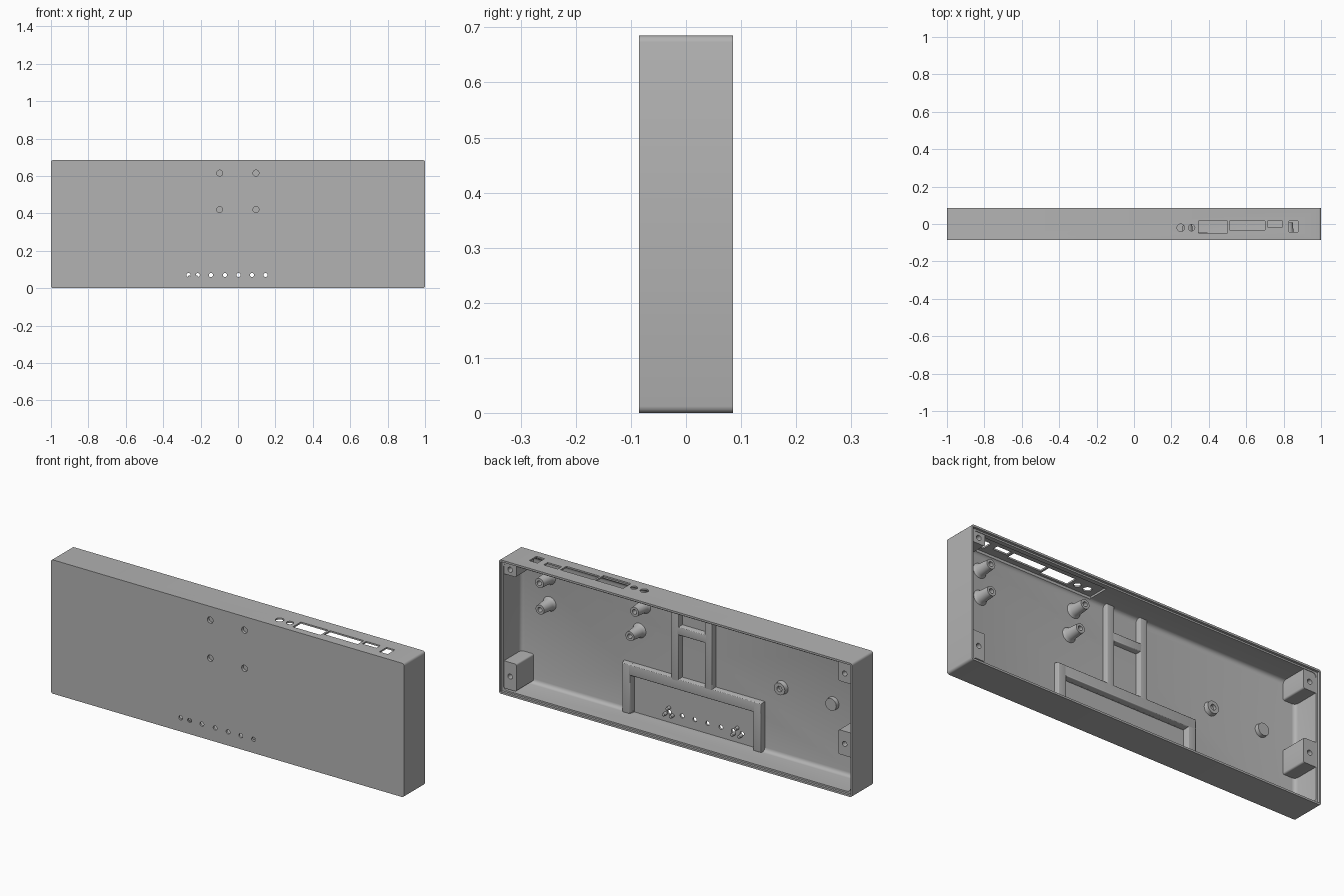
import bpy, bmesh, math
from mathutils import Matrix, Vector

old = bpy.data.objects.get("Cube")
if old:
    bpy.data.objects.remove(old, do_unlink=True)

grey = bpy.data.materials.new("matte_grey")
grey.use_nodes = True
colour = (0.45, 0.45, 0.45, 1)
grey.diffuse_color = colour
grey.node_tree.nodes["Principled BSDF"].inputs["Base Color"].default_value = colour

FLOOR = -0.07      # inner face of the front panel
BACK = 0.085       # open rim
HEIGHT = 0.685


def finish(bm, name):
    bmesh.ops.recalc_face_normals(bm, faces=bm.faces)
    mesh = bpy.data.meshes.new(name)
    bm.to_mesh(mesh)
    bm.free()
    mesh.materials.append(grey)
    ob = bpy.data.objects.new(name, mesh)
    bpy.context.collection.objects.link(ob)
    return ob


def box(name, xs, ys, zs, taper=0.0, bevel=0.0, pick=None, segments=3):
    """Box between limits; the back face may shrink and picked edges be rounded."""
    bm = bmesh.new()
    bmesh.ops.create_cube(bm, size=1)
    for v in bm.verts:
        sx, sz = (1 if v.co.x > 0 else -1), (1 if v.co.z > 0 else -1)
        back = v.co.y > 0
        v.co = Vector((xs[sx > 0], ys[back], zs[sz > 0]))
        if back:
            v.co.x -= sx * taper
            v.co.z -= sz * taper
    if bevel:
        edges = [e for e in bm.edges if pick is None or pick(*[v.co for v in e.verts])]
        bmesh.ops.bevel(bm, geom=edges, offset=bevel, segments=segments,
                        profile=0.5, affect='EDGES')
    return finish(bm, name)


def lathe(name, profile, x, y, z, steps=24):
    """Turn (radius, depth) pairs around an axis along y."""
    bm = bmesh.new()
    verts = [bm.verts.new((r, h, 0)) for r, h in profile]
    edges = [bm.edges.new(p) for p in zip(verts, verts[1:])]
    bmesh.ops.spin(bm, geom=verts + edges, cent=(0, 0, 0), axis=(0, 1, 0),
                   angle=math.tau, steps=steps)
    bmesh.ops.remove_doubles(bm, verts=bm.verts, dist=1e-5)
    bmesh.ops.translate(bm, verts=bm.verts, vec=(x, y, z))
    return finish(bm, name)


def rod(x, y, z, radius, length, axis='Y'):
    bm = bmesh.new()
    bmesh.ops.create_cone(bm, cap_ends=True, segments=24, radius1=radius,
                          radius2=radius, depth=length)
    if axis == 'Y':
        bmesh.ops.rotate(bm, verts=bm.verts, matrix=Matrix.Rotation(math.pi / 2, 3, 'X'))
    bmesh.ops.translate(bm, verts=bm.verts, vec=(x, y, z))
    return finish(bm, "cutter")


def cut(target, cutter):
    cutter.hide_render = True
    mod = target.modifiers.new("cut", 'BOOLEAN')
    mod.operation, mod.solver, mod.object = 'DIFFERENCE', 'EXACT', cutter
    bpy.context.view_layer.objects.active = target
    bpy.ops.object.modifier_apply(modifier=mod.name)
    bpy.data.objects.remove(cutter, do_unlink=True)


def smooth(ob):
    bpy.ops.object.select_all(action='DESELECT')
    ob.select_set(True)
    bpy.context.view_layer.objects.active = ob
    bpy.ops.object.shade_smooth_by_angle(angle=math.radians(35))


def along_y(a, b):
    return abs(a.y - b.y) > 0.01


parts = []

# Tray-shaped shell with rounded corners, filleted cavity and stepped rim
shell = box("case_shell", (-1, 1), (-BACK, BACK), (0, HEIGHT), bevel=0.012, pick=along_y)
cut(shell, box("cutter", (-.982, .982), (FLOOR, .2), (.018, HEIGHT - .018), bevel=.02,
               pick=lambda a, b: min(a.y, b.y) < 0, segments=4))
cut(shell, box("cutter", (-.99, .99), (.073, .2), (.01, HEIGHT - .01)))

# Thinned panels behind the indicator row and the port row
cut(shell, box("cutter", (-.345, .345), (-.075, 0), (.018, .21)))
cut(shell, box("cutter", (.2, .965), (-.06, .05), (.6, .677)))

# Ports in the top wall
for x0, x1, y0 in [(.345, .5, -.048), (.51, .7, -.032), (.715, .795, -.016), (.83, .877, -.042)]:
    cut(shell, box("cutter", (x0, x1), (y0, .016), (.65, .75)))
for x, r in [(.25, .02), (.308, .017)]:
    cut(shell, rod(x, -.02, .69, r, .1, 'Z'))

# Mounting holes and indicator holes in the front panel
for x in (-.098, .096):
    for z in (.42, .615):
        cut(shell, rod(x, -.08, z, .016, .08))
lights = (-.265, -.215, -.145, -.07, .003, .075, .147)
for x in lights:
    cut(shell, rod(x, -.08, .07, .011, .08))
parts.append(shell)

# Raised ribs behind the mounting holes and the frame round the indicator panel
RIB = (FLOOR - .001, -.045)


def rib(name, xs, zs):
    parts.append(box(name, xs, RIB, zs, taper=.004, bevel=.005,
                     pick=lambda a, b: min(a.y, b.y) > -.05))


for side, s in (("left", 1), ("right", -1)):
    rib(side + "_upright_rib", sorted((s * .07, s * .12)), (.25, .672))
    rib(side + "_frame_leg", sorted((s * .345, s * .398)), (.012, .272))
rib("cross_rib", (-.09, .09), (.49, .54))
rib("frame_top", (-.398, .398), (.21, .272))

# Hollow standoffs for the circuit board
post = [(0, -.004), (.04, -.004), (.034, .004), (.029, .014), (.024, .078),
        (.012, .078), (.012, .03), (0, .03)]
for i, (x, z) in enumerate([(.825, .58), (.822, .445), (.286, .577), (.313, .445)]):
    parts.append(lathe(f"standoff_{i + 1}", post, x, FLOOR, z))

# Low round bosses on the panel floor
ring = [(0, -.004), (.036, -.004), (.032, .006), (.031, .022),
        (.014, .022), (.014, .006), (0, .006)]
disc = [(0, -.004), (.033, -.004), (.031, .02), (0, .02)]
parts.append(lathe("screw_boss", ring, -.495, FLOOR, .37))
parts.append(lathe("plain_boss", disc, -.785, FLOOR, .367))

# Clusters of small pegs at the ends of the indicator row
peg = [(0, -.003), (.009, -.003), (.008, .02), (.004, .022), (0, .022)]
for cx in (-.24, .147):
    for k in range(3):
        a = math.radians(90 + 120 * k)
        parts.append(lathe("panel_peg", peg, cx + .023 * math.cos(a), -.075,
                           .07 + .023 * math.sin(a), 12))

# Corner blocks with screw holes for the back cover
blocks = [("upper_left", 1, .61, .672, .64), ("lower_left", 1, .025, .165, .093),
          ("upper_right", -1, .57, .672, .615), ("lower_right", -1, .195, .32, .255)]
for label, s, z0, z1, hole in blocks:
    inner = s * .912
    block = box(label + "_screw_block", sorted((inner, s * .986)), (FLOOR - .002, .07),
                (z0, z1), bevel=.008,
                pick=lambda a, b: along_y(a, b) and abs(a.x - inner) < .001)
    cut(block, rod(s * .947, .07, hole, .013, .08))
    parts.append(block)

for part in parts:
    smooth(part)
